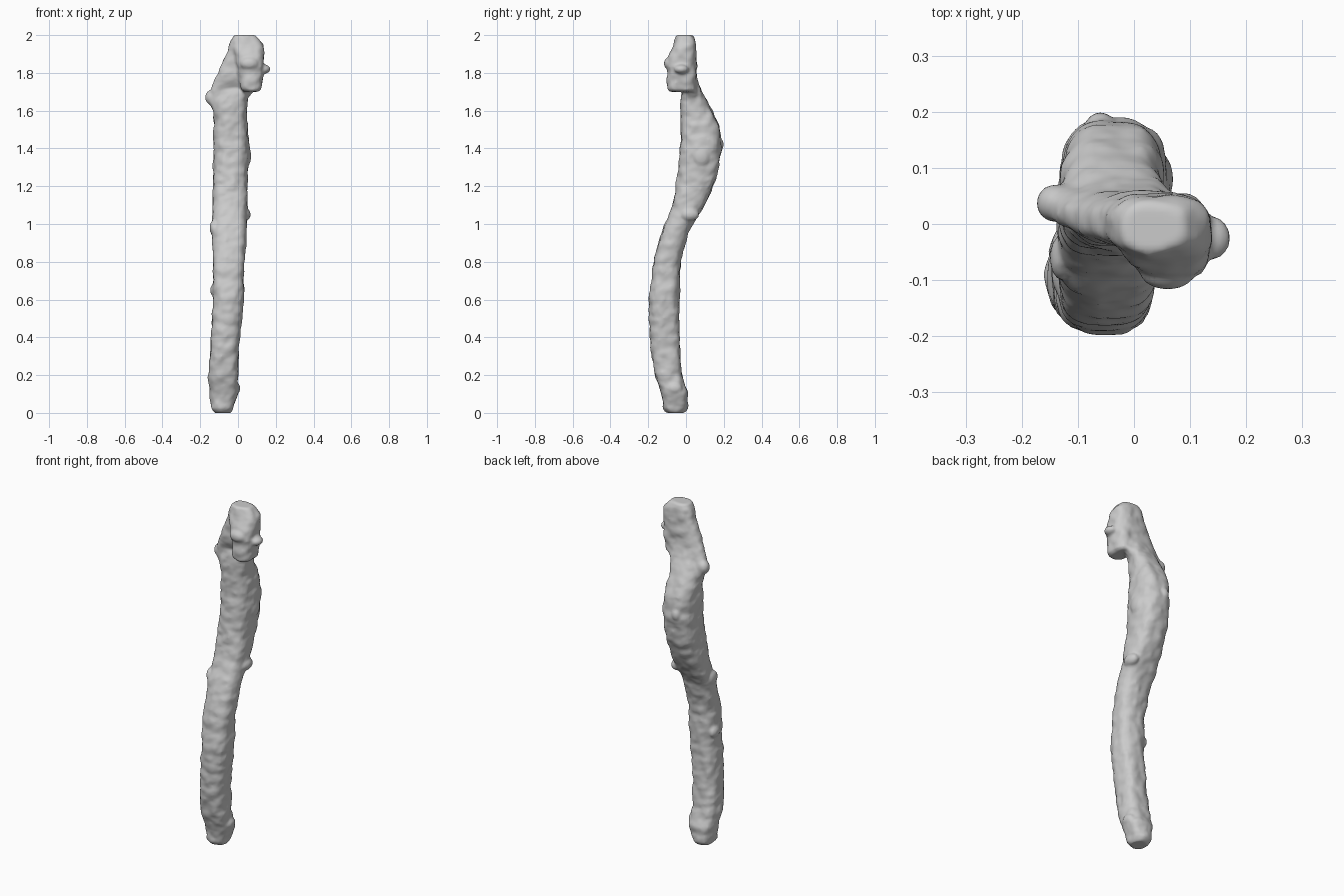
import bpy, bmesh, math
from mathutils import Vector, noise

if "Cube" in bpy.data.objects:
    bpy.data.objects.remove(bpy.data.objects["Cube"])

# Sections: z, x min, x max, y min, y max
SHAFT = [
    (0.00, -.125, -.04, -.10, -.01), (0.02, -.14, -.03, -.12, .008),
    (0.10, -.15, .00, -.13, .01), (0.20, -.157, .00, -.165, -.02),
    (0.35, -.145, .005, -.188, -.032), (0.60, -.132, .03, -.196, -.036),
    (0.80, -.132, .035, -.172, -.03), (0.95, -.137, .045, -.13, .01),
    (1.10, -.135, .05, -.07, .10), (1.25, -.132, .05, -.045, .165),
    (1.40, -.13, .06, -.03, .188), (1.52, -.128, .05, -.028, .178),
    (1.62, -.128, .045, -.028, .13), (1.70, -.11, .06, -.02, .085),
    (1.76, -.09, .06, .00, .06)]
LEANING_BACK = [
    (1.56, -.12, .03, -.015, .07), (1.62, -.145, .04, -.01, .085),
    (1.67, -.165, .06, -.005, .075), (1.71, -.145, .09, -.01, .068),
    (1.76, -.125, .11, -.03, .057), (1.84, -.09, .12, -.04, .055),
    (1.92, -.05, .12, -.05, .053), (1.97, -.04, .11, -.05, .05),
    (2.00, -.025, .085, -.04, .025)]
HEAD = [
    (1.70, .03, .11, -.085, .04), (1.715, .01, .125, -.10, .05),
    (1.80, .00, .135, -.10, .054), (1.89, -.02, .138, -.095, .054),
    (1.95, -.03, .132, -.065, .052), (1.97, -.035, .12, -.06, .05),
    (2.00, -.025, .09, -.05, .035)]


def section_at(sections, z):
    """Smoothly interpolated section bounds at height z."""
    for a, b in zip(sections, sections[1:]):
        if z <= b[0] + 1e-6:
            t = (z - a[0]) / (b[0] - a[0])
            return [p + (q - p) * t for p, q in zip(a[1:], b[1:])]


def loft(bm, sections, power=2.7, sides=32, step=0.012, rough=0.008):
    """Closed, knobbly tube through rounded-square sections."""
    z0, z1 = sections[0][0], sections[-1][0]
    count = max(4, round((z1 - z0) / step))
    rings = []
    for i in range(count + 1):
        z = z0 + (z1 - z0) * i / count
        xa, xb, ya, yb = section_at(sections, z)
        ring = []
        for k in range(sides):
            a = math.tau * k / sides
            c, s = math.cos(a), math.sin(a)
            r = (abs(c) ** power + abs(s) ** power) ** (-1 / power)
            p = Vector(((xa + xb) / 2 + (xb - xa) / 2 * r * c,
                        (ya + yb) / 2 + (yb - ya) / 2 * r * s, z))
            bump = rough * noise.noise(p * 22) + rough * .5 * noise.noise(p * 50)
            p += Vector((c, s, 0)) * bump
            ring.append(bm.verts.new(p))
        rings.append(ring)
    for lo, hi in zip(rings, rings[1:]):
        for k in range(sides):
            n = (k + 1) % sides
            bm.faces.new((lo[k], lo[n], hi[n], hi[k]))
    bm.faces.new(reversed(rings[0]))
    bm.faces.new(rings[-1])


def knob(bm, centre, size):
    """Small rounded lump."""
    made = bmesh.ops.create_icosphere(bm, subdivisions=3, radius=1)
    for v in made["verts"]:
        v.co = Vector(centre) + Vector(a * b for a, b in zip(v.co, size))


bm = bmesh.new()
for part in (SHAFT, LEANING_BACK, HEAD):
    loft(bm, part)

# Side, front and shoulder knobs on the head; bark lumps on the shaft
for centre, size in [
        ((.135, -.025, 1.82), (.037, .04, .025)),
        ((.06, -.085, 1.85), (.05, .032, .035)),
        ((-.14, .037, 1.67), (.034, .034, .04)),
        ((.04, .08, 1.36), (.03, .05, .06)),
        ((.035, .02, 1.05), (.032, .05, .035)),
        ((.03, .05, 1.52), (.025, .04, .03)),
        ((-.125, -.09, .65), (.022, .04, .035)),
        ((-.13, -.06, .98), (.02, .04, .04)),
        ((-.06, .165, 1.42), (.03, .035, .04)),
        ((-.05, -.165, .50), (.05, .034, .06)),
        ((-.01, -.06, .13), (.022, .04, .03))]:
    knob(bm, centre, size)

mesh = bpy.data.meshes.new("gnarled_staff")
bm.to_mesh(mesh)
bm.free()
staff = bpy.data.objects.new("gnarled_staff", mesh)
bpy.context.collection.objects.link(staff)

# Fuse all parts into one carved-looking skin
remesh = staff.modifiers.new("fuse", 'REMESH')
remesh.mode = 'VOXEL'
remesh.voxel_size = 0.008
remesh.use_smooth_shade = True
soften = staff.modifiers.new("soften", 'SMOOTH')
soften.factor = 0.5
soften.iterations = 2
